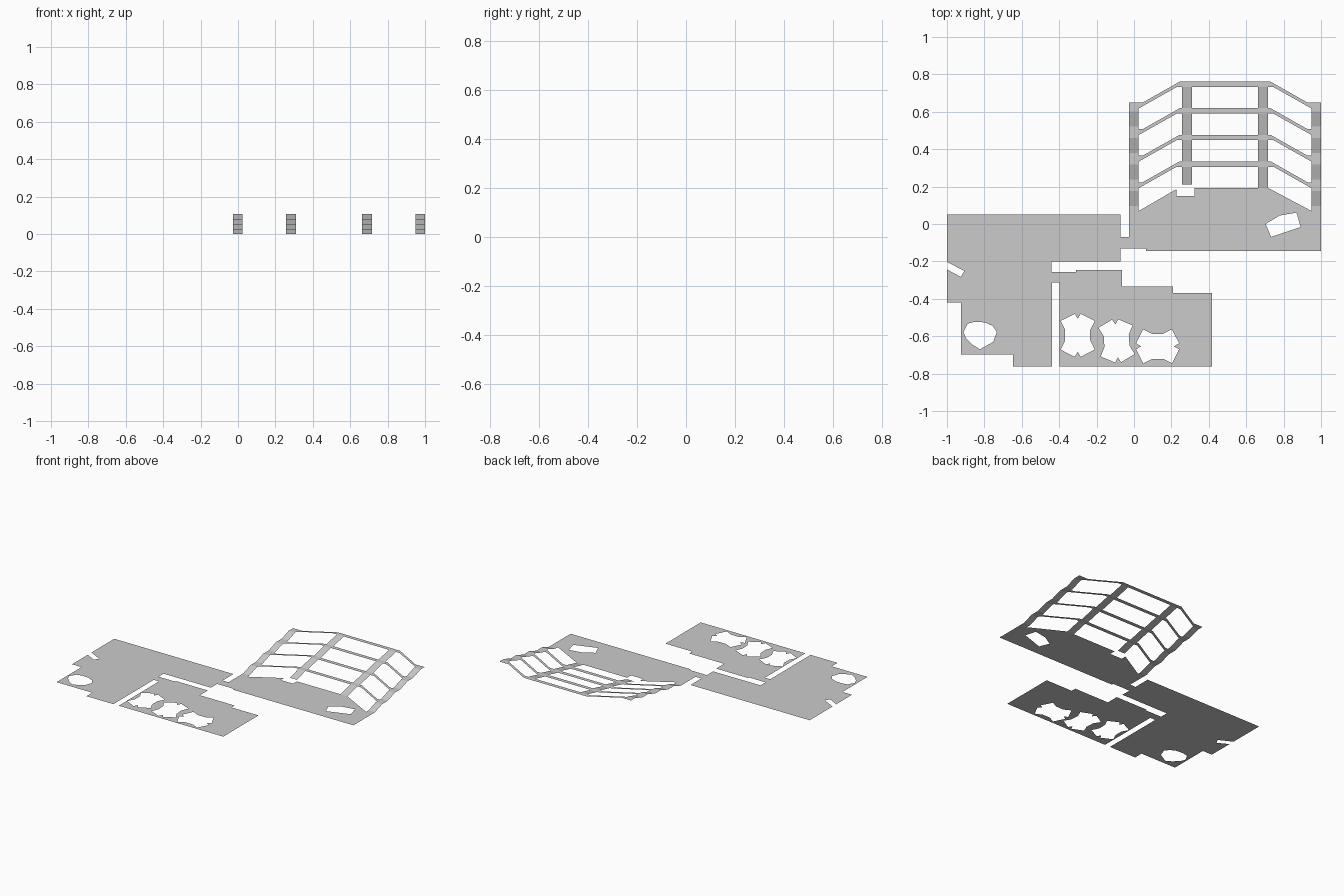
import bpy, bmesh, math

if "Cube" in bpy.data.objects:
    bpy.data.objects.remove(bpy.data.objects["Cube"])

STEP_Y, STEP_Z, LEVELS = 0.142, 0.0268, 4   # terrace spacing and rise
MIRROR = 0.974                              # terraces mirror as x -> MIRROR - x


def finish(name, bm):
    for f in bm.faces:
        f.normal_update()
        if f.normal.z < 0:
            f.normal_flip()
    mesh = bpy.data.meshes.new(name)
    bm.to_mesh(mesh)
    bm.free()
    bpy.context.collection.objects.link(bpy.data.objects.new(name, mesh))


def sheet(name, loops, z=0.0):
    """Flat sheet from an outline loop followed by hole loops."""
    bm = bmesh.new()
    for loop in loops:
        vs = [bm.verts.new((x, y, z)) for x, y in loop]
        for a, b in zip(vs, vs[1:] + vs[:1]):
            bm.edges.new((a, b))
    bmesh.ops.triangle_fill(bm, edges=bm.edges[:], use_beauty=True, normal=(0, 0, 1))
    finish(name, bm)


def ramp(name, x0, x1, y_top, z_top, y_low, z_low):
    bm = bmesh.new()
    bm.faces.new([bm.verts.new(p) for p in (
        (x0, y_low, z_low), (x1, y_low, z_low), (x1, y_top, z_top), (x0, y_top, z_top))])
    finish(name, bm)


def star_hole(cx, cy, degrees):
    """Notched opening, symmetric in both axes before turning."""
    q = [(.067, .029), (.091, .077), (.016, .115)]
    pts = q + [(0, .088)] + [(-x, y) for x, y in q[::-1]]
    pts += [(-x, -y) for x, y in q] + [(0, -.088)] + [(x, -y) for x, y in q[::-1]]
    c, s = math.cos(math.radians(degrees)), math.sin(math.radians(degrees))
    return [(cx + x * c - y * s, cy + x * s + y * c) for x, y in pts]


# Ground floor: one outline with five openings
floor = [
    (-1, .051), (-.071, .051), (-.071, -.069), (-.026, -.069), (-.026, .096),
    (.024, .096), (.024, .069), (.228, .187), (.228, .15), (.324, .15),
    (.324, .193), (.717, .193), (.95, .069), (.95, .096), (1, .096),
    (1, -.144), (.063, -.144), (.063, -.131), (-.071, -.131), (-.071, -.2),
    (-.44, -.2), (-.44, -.256), (-.311, -.256), (-.311, -.246), (-.063, -.246),
    (-.063, -.334), (.209, -.334), (.209, -.369), (.418, -.369), (.418, -.761),
    (-.397, -.761), (-.397, -.312), (-.438, -.312), (-.438, -.761), (-.648, -.761),
    (-.648, -.697), (-.926, -.697), (-.926, -.419), (-1, -.419), (-1, -.243),
    (-.926, -.283), (-.907, -.251), (-1, -.203)]
round_hole = [(-.912, -.577), (-.888, -.532), (-.851, -.523), (-.797, -.526), (-.755, -.545),
              (-.734, -.577), (-.752, -.63), (-.824, -.67), (-.862, -.646), (-.899, -.609)]
wedge_hole = [(.704, 0), (.778, .045), (.869, .061), (.891, -.016), (.733, -.069)]
sheet("ground_floor", [floor, round_hole, wedge_hole,
                       star_hole(-.301, -.595, 0), star_hole(-.093, -.625, 4),
                       star_hole(.126, -.654, 90)])

# Terraces: bent bands climbing to the back, joined by outer and inner ramps
for k in range(LEVELS):
    z, d = (LEVELS - k) * STEP_Z, k * STEP_Y
    back = [(-.026, .664), (.024, .664), (.024, .649)] if k else [(-.026, .649)]
    half = back + [(.046, .649), (.244, .761)]
    front = [(.228, .732), (.024, .617), (.024, .602), (-.026, .602)]
    flip = lambda pts: [(MIRROR - x, y) for x, y in pts[::-1]]
    outline = half + flip(half) + flip(front) + front
    sheet(f"terrace_{LEVELS - k}", [[(x, y - d) for x, y in outline]], z)

    for side in ("left", "right"):
        place = (lambda a, b: (a, b)) if side == "left" else (lambda a, b: (MIRROR - b, MIRROR - a))
        ramp(f"outer_ramp_{side}_{LEVELS - k}", *place(-.026, .024),
             .602 - d, z, .522 - d, z - STEP_Z)
        # the lowest left inner ramp stops short, above the floor notch
        low = .212 if (k == LEVELS - 1 and side == "left") else .619 - d
        ramp(f"inner_ramp_{side}_{LEVELS - k}", *place(.257, .311),
             .732 - d, z, low, z - STEP_Z)
